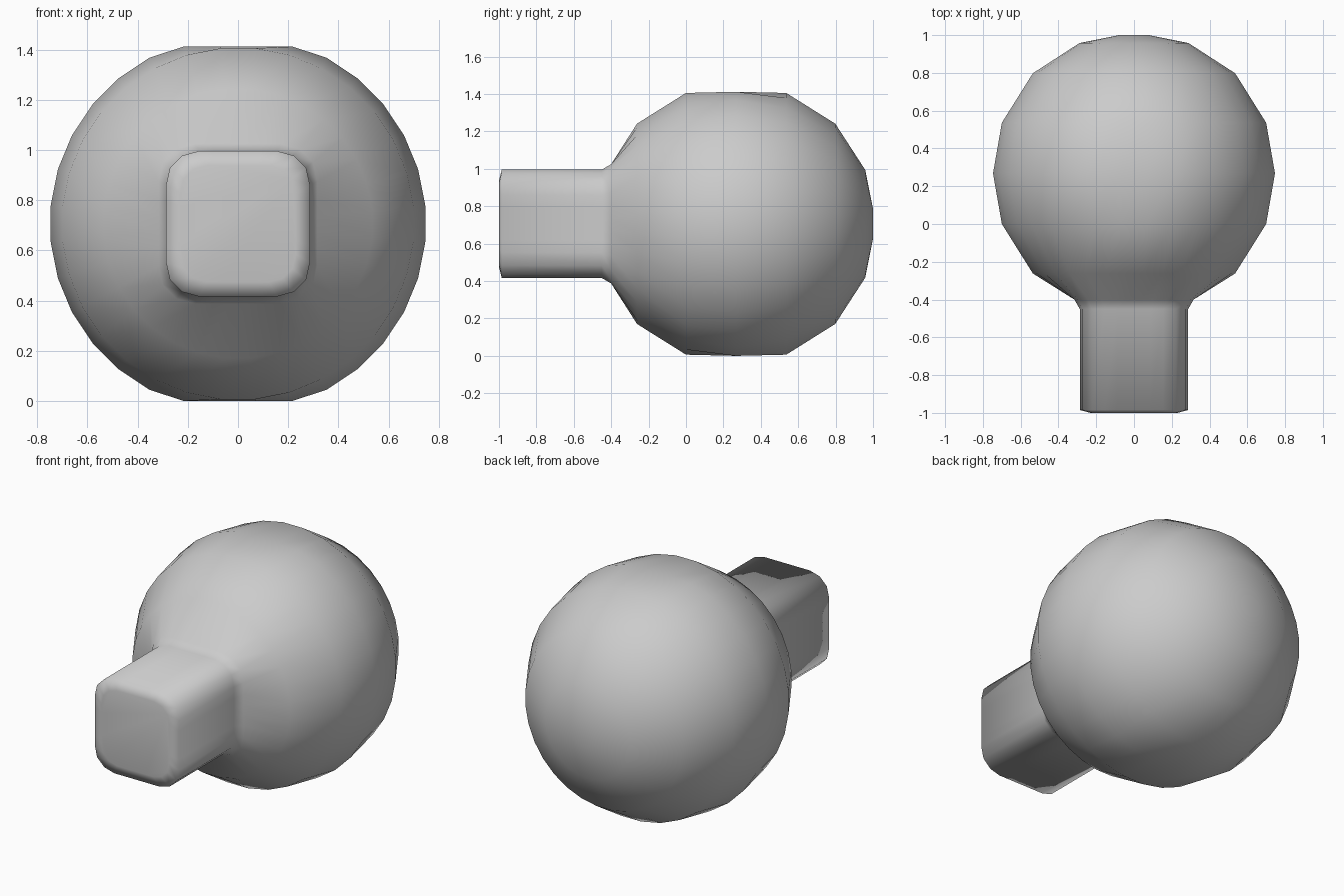
import bpy, bmesh, math

if "Cube" in bpy.data.objects:
    bpy.data.objects.remove(bpy.data.objects["Cube"])

SEG = 32
CZ = 0.706      # height of the ball centre
CY = 0.268      # ball centre in depth


def round_ring(a, r):
    # circle, flattened at top and bottom
    x, z = r * math.cos(a), r * math.sin(a)
    return x, max(-CZ, min(CZ, z))


def square_ring(a, s):
    # square with chamfered corners
    c, n = abs(math.cos(a)), abs(math.sin(a))
    r = min(0.287 / max(c, 1e-6), 0.29 / max(n, 1e-6), 0.494 / (c + n)) * s
    return r * math.cos(a), r * math.sin(a)


# sections from the back of the ball to the front of the peg: (y, size, shape)
sections = [(CY + dy, r, round_ring) for dy, r in (
    (0.732, 0.08), (0.69, 0.29), (0.53, 0.538), (0.268, 0.703),
    (0.0, 0.75), (-0.268, 0.703), (-0.53, 0.538))]
sections += [(-0.40, 1.10, square_ring), (-0.45, 1.0, square_ring),
             (-0.985, 1.0, square_ring), (-1.0, 0.8, square_ring)]

bm = bmesh.new()
rings = []
for y, size, shape in sections:
    ring = []
    for i in range(SEG):
        x, z = shape((i + 0.5) * 2 * math.pi / SEG, size)
        ring.append(bm.verts.new((x, y, z + CZ)))
    rings.append(ring)

# skin between sections, then close both ends
for a, b in zip(rings, rings[1:]):
    for i in range(SEG):
        j = (i + 1) % SEG
        bm.faces.new((a[i], a[j], b[j], b[i]))
bm.faces.new(rings[0])
bm.faces.new(rings[-1])
bmesh.ops.recalc_face_normals(bm, faces=bm.faces)
for f in bm.faces:
    f.smooth = True

mesh = bpy.data.meshes.new("ball_with_peg")
bm.to_mesh(mesh)
bm.free()
obj = bpy.data.objects.new("ball_with_peg", mesh)
bpy.context.collection.objects.link(obj)
